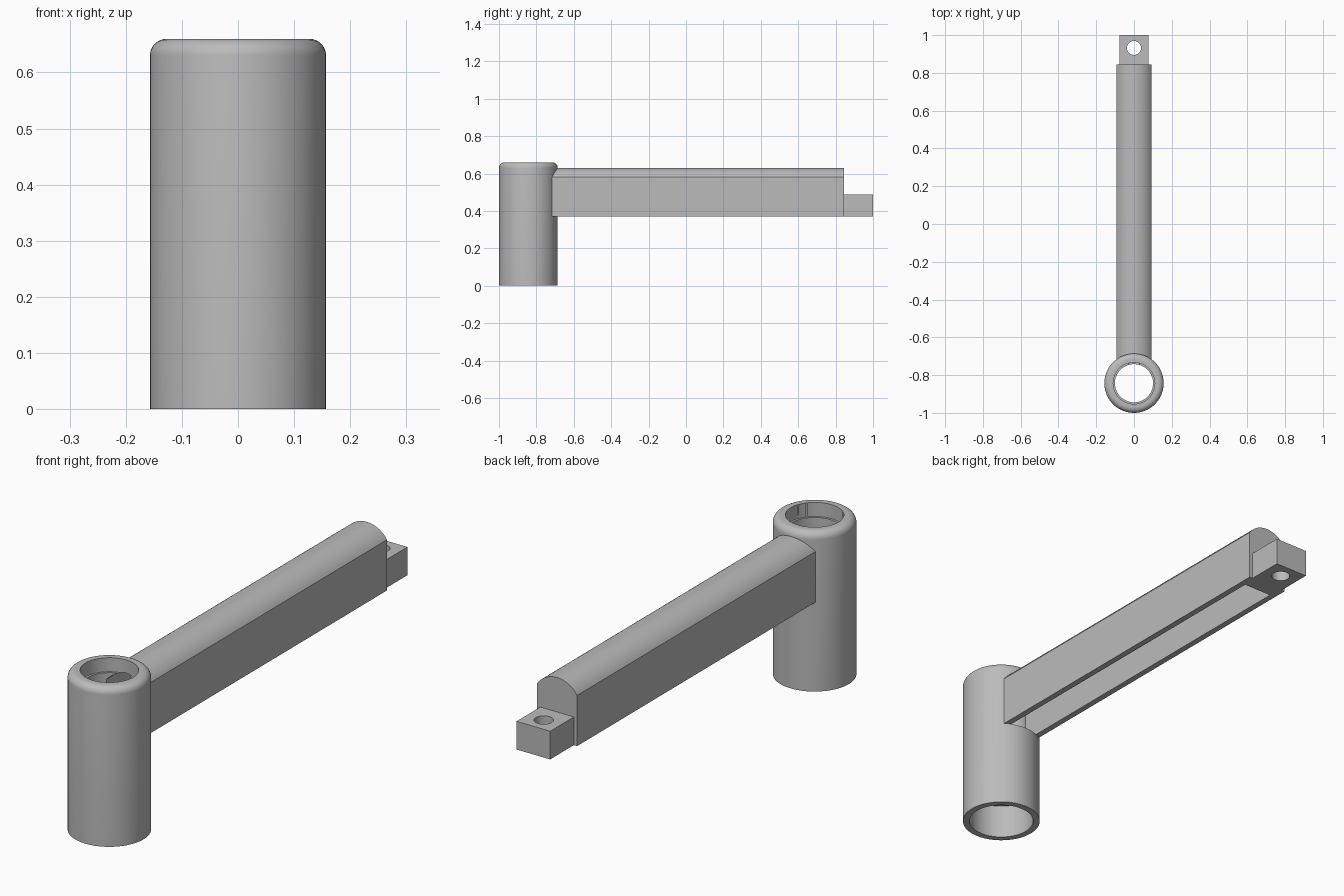
import bpy, bmesh, math
from mathutils import Matrix, Vector

if "Cube" in bpy.data.objects:
    bpy.data.objects.remove(bpy.data.objects["Cube"], do_unlink=True)

TUBE_Y = -0.843
HEIGHT = 0.66
ARM_BOTTOM = 0.37
ARC_CENTRE = 0.52

grey = bpy.data.materials.new("plain grey")
grey.use_nodes = True
GREY = (0.5, 0.5, 0.5, 1)
grey.diffuse_color = GREY
grey.node_tree.nodes["Principled BSDF"].inputs["Base Color"].default_value = GREY


def finish(bm, name):
    bmesh.ops.recalc_face_normals(bm, faces=bm.faces)
    mesh = bpy.data.meshes.new(name)
    bm.to_mesh(mesh)
    bm.free()
    mesh.materials.append(grey)
    ob = bpy.data.objects.new(name, mesh)
    bpy.context.collection.objects.link(ob)
    return ob


def lathe(name, profile, y, steps=96):
    """Closed solid turned about a vertical axis; the profile starts and ends on it."""
    bm = bmesh.new()
    verts = [bm.verts.new((r, 0, z)) for r, z in profile]
    edges = [bm.edges.new(pair) for pair in zip(verts, verts[1:])]
    bmesh.ops.spin(bm, geom=verts + edges, cent=(0, 0, 0), axis=(0, 0, 1),
                   angle=math.tau, steps=steps)
    bmesh.ops.remove_doubles(bm, verts=bm.verts, dist=0.0001)
    bmesh.ops.translate(bm, verts=bm.verts, vec=(0, y, 0))
    return finish(bm, name)


def arched_bar(name, half, radius, bottom, y0, y1, steps=24):
    """Bar along y with straight sides and an arched top."""
    a = math.asin(half / radius)
    section = [(-half, bottom)]
    for i in range(steps + 1):
        t = -a + 2 * a * i / steps
        section.append((radius * math.sin(t), ARC_CENTRE + radius * math.cos(t)))
    section.append((half, bottom))
    bm = bmesh.new()
    face = bm.faces.new([bm.verts.new((x, y0, z)) for x, z in section])
    out = bmesh.ops.extrude_face_region(bm, geom=[face])
    moved = [v for v in out["geom"] if isinstance(v, bmesh.types.BMVert)]
    bmesh.ops.translate(bm, verts=moved, vec=(0, y1 - y0, 0))
    return finish(bm, name)


def box(name, lo, hi):
    lo, hi = Vector(lo), Vector(hi)
    bm = bmesh.new()
    bmesh.ops.create_cube(bm, size=1, matrix=Matrix.Translation((lo + hi) / 2)
                          @ Matrix.Diagonal((*(hi - lo), 1)))
    return finish(bm, name)


def combine(target, other, operation):
    mod = target.modifiers.new(operation.title(), "BOOLEAN")
    mod.operation, mod.solver, mod.object = operation, "EXACT", other
    bpy.context.view_layer.objects.active = target
    bpy.ops.object.modifier_apply(modifier=mod.name)
    bpy.data.objects.remove(other, do_unlink=True)


# Upright socket with a rounded top edge
R, FILLET = 0.157, 0.03
rim = [(R - FILLET + FILLET * math.cos(t), HEIGHT - FILLET + FILLET * math.sin(t))
       for t in (math.pi / 2 * i / 8 for i in range(9))]
crank = lathe("crank_arm_with_socket", [(0, 0), (R, 0)] + rim + [(0, HEIGHT)], TUBE_Y)

# Arched arm and end lug
combine(crank, arched_bar("arm", 0.092, 0.11, ARM_BOTTOM, -0.73, 0.845), "UNION")
combine(crank, box("lug", (-0.077, 0.8, ARM_BOTTOM), (0.077, 1, 0.487)), "UNION")

# Stepped bore through the socket
bore = lathe("bore", [(0, -0.1), (0.13, -0.1), (0.13, 0.145), (0.101, 0.145),
                      (0.101, 0.602), (0.11, 0.602), (0.11, 0.8), (0, 0.8)], TUBE_Y)
combine(crank, bore, "DIFFERENCE")

# Open channel under the arm, running into the bore
combine(crank, arched_bar("channel", 0.066, 0.086, ARM_BOTTOM - 0.001, TUBE_Y, 0.785),
        "DIFFERENCE")

# Pin hole in the lug
combine(crank, lathe("pin_hole", [(0, 0.2), (0.037, 0.2), (0.037, 0.6), (0, 0.6)], 0.932, 48),
        "DIFFERENCE")

# Smooth curves, sharp corners
bpy.ops.object.select_all(action="DESELECT")
crank.select_set(True)
bpy.context.view_layer.objects.active = crank
bpy.ops.object.shade_smooth_by_angle(angle=math.radians(25))
